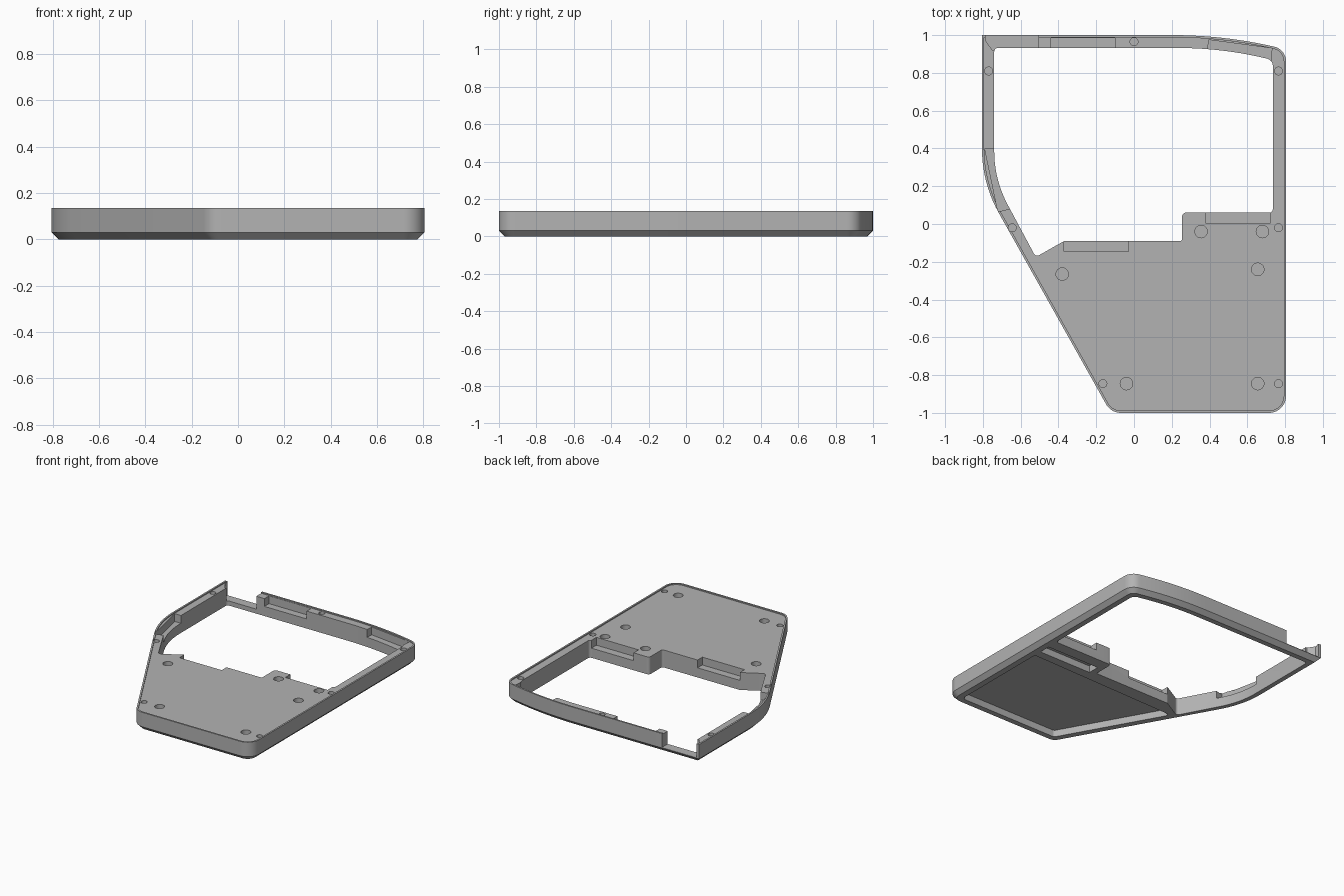
import bpy, bmesh, math
from mathutils import Vector

cube = bpy.data.objects.get("Cube")
if cube:
    bpy.data.objects.remove(cube, do_unlink=True)

grey = bpy.data.materials.new("plain grey")
grey.use_nodes = True
grey.diffuse_color = (0.45, 0.45, 0.45, 1)
grey.node_tree.nodes["Principled BSDF"].inputs["Base Color"].default_value = (0.45, 0.45, 0.45, 1)

TOP = 0.135
LEDGE = 0.07


def fillet(corners, steps=10):
    """Round each (x, y, radius) corner of a closed outline."""
    out = []
    for i, (x, y, r) in enumerate(corners):
        p = Vector((x, y))
        a = (Vector(corners[i - 1][:2]) - p).normalized()
        b = (Vector(corners[(i + 1) % len(corners)][:2]) - p).normalized()
        if r == 0:
            out.append(p)
            continue
        half = a.angle(b) / 2
        centre = p + (a + b).normalized() * r / math.sin(half)
        start = p + a * r / math.tan(half) - centre
        end = p + b * r / math.tan(half) - centre
        sweep = math.pi - 2 * half
        for k in range(steps + 1):
            t = k / steps
            out.append(centre + (start * math.sin((1 - t) * sweep)
                                 + end * math.sin(t * sweep)) / math.sin(sweep))
    return out


def inset(loop, d):
    """Move a counter-clockwise outline inwards by d."""
    out = []
    for i, p in enumerate(loop):
        a = (p - loop[i - 1]).normalized()
        b = (loop[(i + 1) % len(loop)] - p).normalized()
        na, nb = Vector((-a.y, a.x)), Vector((-b.y, b.x))
        out.append(p + (na + nb) * d / (1 + na.dot(nb)))
    return out


def solid(name, layers):
    """Loft a closed solid through (outline, height) layers."""
    bm = bmesh.new()
    rings = [[bm.verts.new((p[0], p[1], z)) for p in loop] for loop, z in layers]
    n = len(rings[0])
    bm.faces.new(rings[0])
    bm.faces.new(rings[-1])
    for low, high in zip(rings, rings[1:]):
        for i in range(n):
            j = (i + 1) % n
            bm.faces.new((low[i], low[j], high[j], high[i]))
    bmesh.ops.recalc_face_normals(bm, faces=bm.faces)
    mesh = bpy.data.meshes.new(name)
    bm.to_mesh(mesh)
    bm.free()
    mesh.materials.append(grey)
    obj = bpy.data.objects.new(name, mesh)
    bpy.context.collection.objects.link(obj)
    return obj


def cut(loop, low, high):
    cutter = solid("cutter", [(loop, low), (loop, high)])
    cutter.hide_render = True
    mod = body.modifiers.new("cut", "BOOLEAN")
    mod.operation = "DIFFERENCE"
    mod.solver = "EXACT"
    mod.object = cutter
    bpy.context.view_layer.objects.active = body
    bpy.ops.object.modifier_apply(modifier=mod.name)
    bpy.data.objects.remove(cutter, do_unlink=True)


def box(x0, x1, y0, y1):
    return [(x0, y0), (x1, y0), (x1, y1), (x0, y1)]


def disc(x, y, r, n=24):
    return [(x + r * math.cos(math.tau * k / n), y + r * math.sin(math.tau * k / n))
            for k in range(n)]


# Tray body with chamfered underside
outline = fillet([(-0.122, -1, 0.09), (0.805, -1, 0.09), (0.805, 0.925, 0.08),
                  (0.47, 1, 2.4), (-0.805, 1, 0), (-0.805, 0.217, 0.7)])
body = solid("case_tray", [(inset(outline, 0.03), 0), (outline, 0.03), (outline, TOP)])

# Thin lip around the top edge
cut(inset(outline, 0.012), TOP - 0.008, 0.3)

# Large window
cut(fillet([(0.735, 0.06, 0.02), (0.735, 0.868, 0.04), (0.47, 0.932, 2), (-0.74, 0.932, 0.02),
            (-0.74, 0.235, 0.6), (-0.52, -0.175, 0.02), (-0.37, -0.09, 0.02),
            (0.255, -0.09, 0.012), (0.255, 0.06, 0.02)]), -0.1, 0.4)

# Ledges opening onto the window
for ledge in (box(-0.37, -0.03, -0.145, -0.05), box(0.38, 0.72, 0.003, 0.1),
              box(-0.44, -0.1, 0.9, 0.985),
              [(0.385, 0.85), (0.725, 0.85), (0.73, 0.93), (0.395, 0.975)],
              [(-0.79, 0.4), (-0.72, 0.065), (-0.6, 0.095), (-0.6, 0.4)]):
    cut(ledge, LEDGE, 0.4)

# Gap in the back wall beside the corner post
cut([(-0.785, 1.1), (-0.785, 0.97), (-0.75, 0.92), (-0.505, 0.92), (-0.505, 1.1)], 0.033, 0.4)

# Recesses in the underside
cut(fillet([(-0.076, -0.93, 0.02), (0.73, -0.93, 0.03), (0.73, -0.17, 0.02),
            (-0.486, -0.2, 0.02)], 5), -0.1, 0.05)
cut(box(0.3, 0.73, -0.11, -0.025), -0.1, 0.05)

# Blind screw holes and magnet seats
for x, y in ((-0.77, 0.81), (0.765, 0.81), (0, 0.965), (-0.645, -0.02),
             (0.765, -0.02), (-0.165, -0.845), (0.765, -0.845)):
    cut(disc(x, y, 0.021), 0.06, 0.4)
for x, y in ((0.355, -0.04), (0.68, -0.04), (0.655, -0.24), (-0.38, -0.265),
             (-0.04, -0.845), (0.655, -0.845)):
    cut(disc(x, y, 0.033), 0.085, 0.4)

# Smooth curved walls, keep edges crisp
bpy.ops.object.select_all(action="DESELECT")
body.select_set(True)
bpy.context.view_layer.objects.active = body
bpy.ops.object.shade_smooth_by_angle(angle=math.radians(25))
